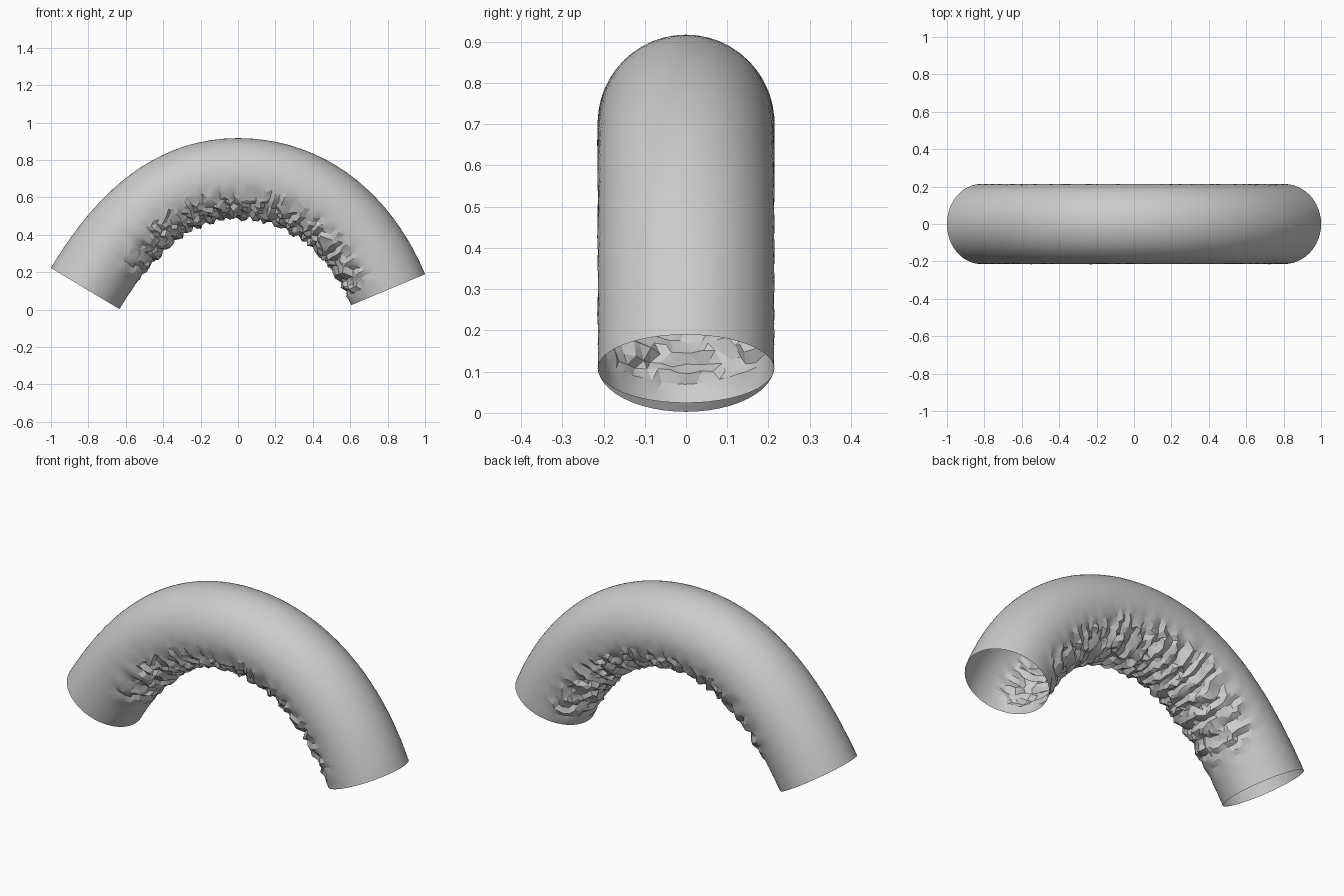
import bpy, bmesh, math, random
from mathutils import Vector, noise

if "Cube" in bpy.data.objects:
    bpy.data.objects.remove(bpy.data.objects["Cube"])

random.seed(4)
RADIUS, AROUND, ALONG = 0.214, 48, 76


def bezier(p, t):
    s = 1 - t
    pos = p[0]*s**3 + p[1]*3*s*s*t + p[2]*3*s*t*t + p[3]*t**3
    tan = (p[1]-p[0])*s*s + (p[2]-p[1])*2*s*t + (p[3]-p[2])*t*t
    return pos, tan.normalized()


def smooth(a, b, x):
    x = min(1, max(0, (x - a) / (b - a)))
    return x * x * (3 - 2 * x)


# Centre line of the arch: left half and right half
start, top, end = Vector((-0.817, 0, 0.113)), Vector((0, 0, 0.703)), Vector((0.803, 0, 0.107))
start_dir, end_dir = Vector((0.516, 0, 0.857)), Vector((0.387, 0, -0.922))
left = [start, start + start_dir*0.4, top - Vector((0.36, 0, 0)), top]
right = [top, top + Vector((0.36, 0, 0)), end - end_dir*0.4, end]

# Open bent tube, staggered rings, crumpled along the compressed inner side
bm = bmesh.new()
rings = []
for i in range(ALONG + 1):
    fade = smooth(0.04, 0.16, i / ALONG) * smooth(0.0, 0.06, 1 - i / ALONG)
    ring = []
    for j in range(AROUND):
        ang = 2 * math.pi * (j + 0.5 * (i % 2)) / AROUND
        inner = -math.cos(ang)
        w = fade * smooth(-0.05, 0.75, inner)
        u = 2 * (i + w * random.uniform(-0.3, 0.3)) / ALONG
        pos, tan = bezier(left, u) if u < 1 else bezier(right, u - 1)
        out = Vector((-tan.z, 0, tan.x))
        ang += w * random.uniform(-0.03, 0.03)
        d = out * math.cos(ang) + Vector((0, math.sin(ang), 0))
        base = pos + d * RADIUS
        fold = math.sin(math.pi * 0.62 * i + 4.5 * noise.noise(base * 9))
        fold = 0.013 * fold + random.uniform(-0.007, 0.007)
        faint = fade * smooth(-0.5, 0.1, inner) * random.uniform(-0.0012, 0.0012)
        ring.append(bm.verts.new(base + d * (w * fold + faint)))
    rings.append(ring)

for i in range(ALONG):
    a, b = rings[i], rings[i + 1]
    for j in range(AROUND):
        k = (j + 1) % AROUND
        if i % 2:
            bm.faces.new((a[j], b[k], b[j]))
            bm.faces.new((a[j], a[k], b[k]))
        else:
            bm.faces.new((a[j], a[k], b[j]))
            bm.faces.new((a[k], b[k], b[j]))
bmesh.ops.recalc_face_normals(bm, faces=bm.faces[:])

mesh = bpy.data.meshes.new("bent_sleeve")
bm.to_mesh(mesh)
bm.free()
tube = bpy.data.objects.new("bent_sleeve", mesh)
bpy.context.collection.objects.link(tube)
bpy.context.view_layer.objects.active = tube
tube.select_set(True)
bpy.ops.object.shade_smooth_by_angle(angle=math.radians(20))
